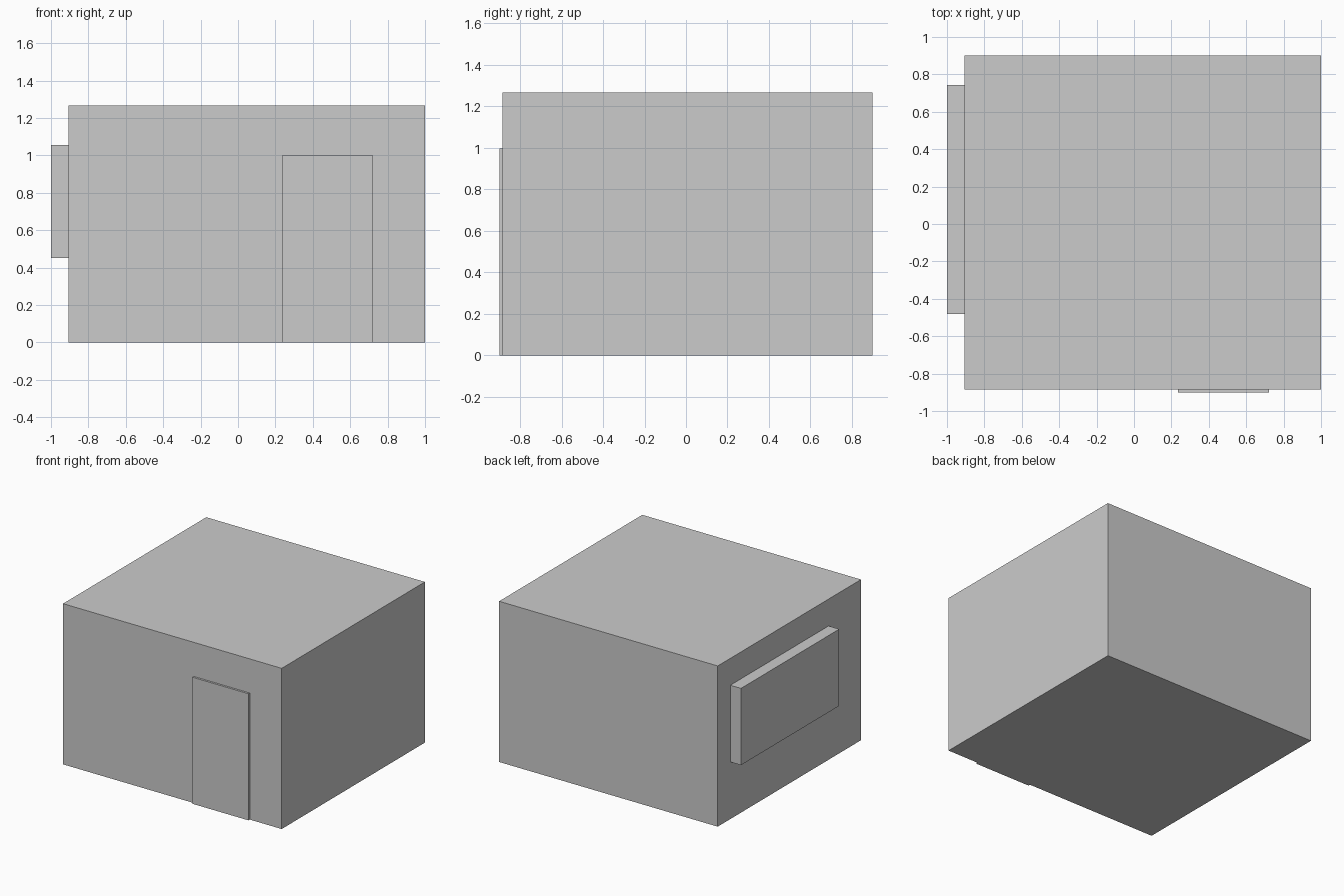
import bpy

if "Cube" in bpy.data.objects:
    bpy.data.objects.remove(bpy.data.objects["Cube"])


def box(name, x, y, z):
    """Axis-aligned box from (min, max) ranges."""
    ranges = (x, y, z)
    bpy.ops.mesh.primitive_cube_add(size=1, location=[(a + b) / 2 for a, b in ranges])
    obj = bpy.context.object
    obj.name = name
    obj.scale = [b - a for a, b in ranges]
    bpy.ops.object.transform_apply(location=False, rotation=False, scale=True)
    return obj


LEFT, FRONT = -0.907, -0.884

# main block of the building
box("building_body", (LEFT, 1.0), (FRONT, 0.90), (0, 1.267))
# thin door panel on the front wall
box("door", (0.235, 0.722), (-0.90, FRONT), (0, 0.998))
# projecting window box on the left wall
box("side_window", (-1.0, LEFT), (-0.481, 0.743), (0.45, 1.055))
